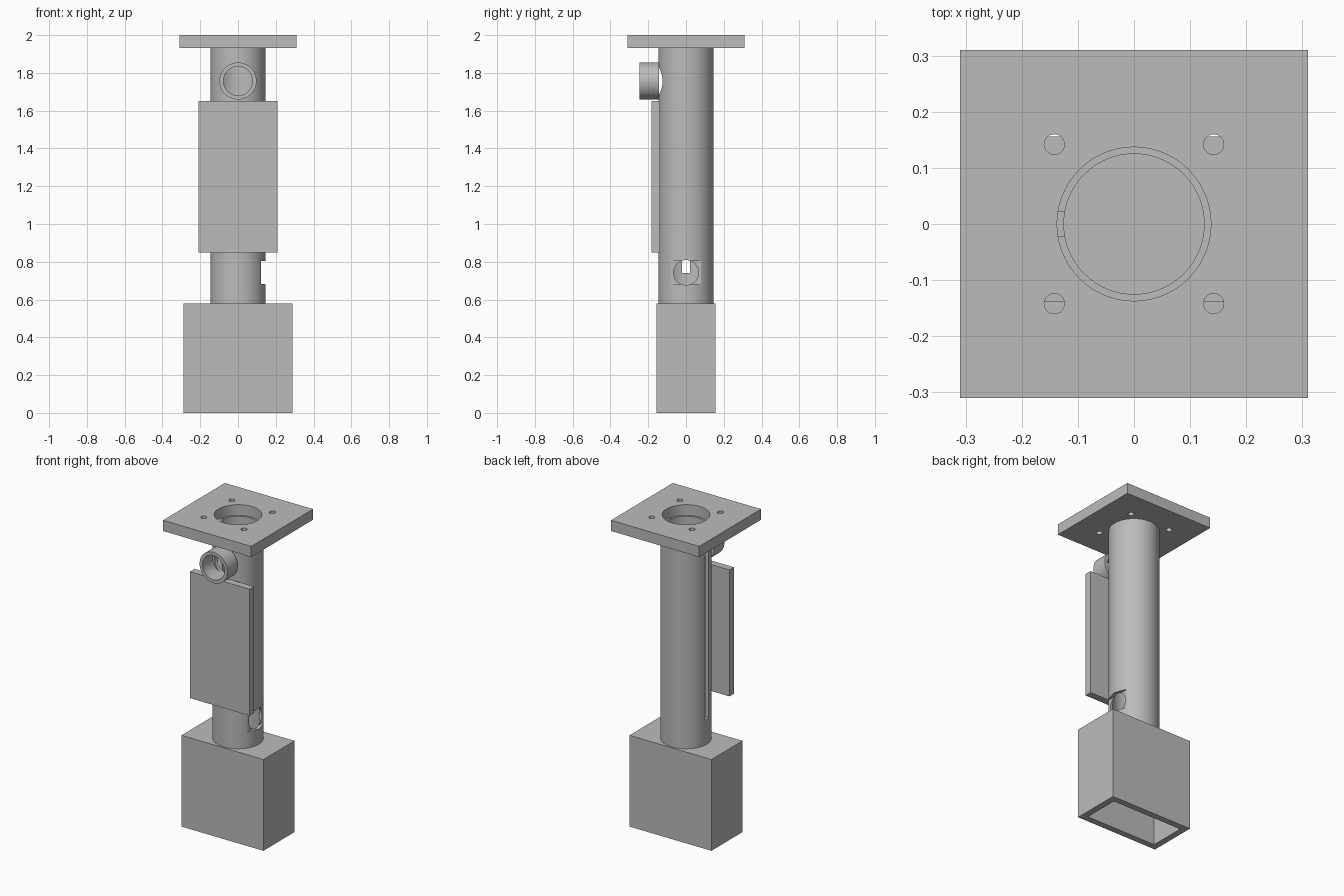
import bpy
from math import pi, radians

cube = bpy.data.objects.get("Cube")
if cube:
    bpy.data.objects.remove(cube, do_unlink=True)

gray = bpy.data.materials.new("plain gray")
gray.use_nodes = True
color = (0.5, 0.5, 0.5, 1)
gray.diffuse_color = color
gray.node_tree.nodes["Principled BSDF"].inputs["Base Color"].default_value = color


def box(name, x, y, z):
    """Box spanning the given (low, high) ranges."""
    spans = (x, y, z)
    bpy.ops.mesh.primitive_cube_add(size=1, location=[(a + b) / 2 for a, b in spans])
    ob = bpy.context.object
    ob.name = name
    ob.scale = [b - a for a, b in spans]
    bpy.ops.object.transform_apply(location=True, rotation=True, scale=True)
    ob.data.materials.append(gray)
    return ob


def cylinder(name, radius, length, center, rotation=(0, 0, 0), sides=96):
    bpy.ops.mesh.primitive_cylinder_add(vertices=sides, radius=radius, depth=length,
                                        location=center, rotation=rotation)
    ob = bpy.context.object
    ob.name = name
    bpy.ops.object.transform_apply(location=True, rotation=True, scale=True)
    ob.data.materials.append(gray)
    return ob


def cut(target, *cutters):
    """Subtract each cutter from the target and discard it."""
    for cutter in cutters:
        cutter.hide_render = True
        mod = target.modifiers.new("cut", 'BOOLEAN')
        mod.operation = 'DIFFERENCE'
        mod.solver = 'EXACT'
        mod.object = cutter
        bpy.context.view_layer.objects.active = target
        bpy.ops.object.modifier_apply(modifier=mod.name)
        bpy.data.objects.remove(cutter, do_unlink=True)


def smooth(ob):
    bpy.ops.object.select_all(action='DESELECT')
    ob.select_set(True)
    bpy.context.view_layer.objects.active = ob
    bpy.ops.object.shade_smooth_by_angle(angle=radians(30))


ALONG_Y = (pi / 2, 0, 0)
ALONG_X = (0, pi / 2, 0)
BASE_TOP, PLATE_BOTTOM, PORT_Z, BUTTON_Z = 0.58, 1.932, 1.757, 0.743

# Hollow base, open underneath
base = box("base_box", (-0.288, 0.288), (-0.156, 0.156), (0, BASE_TOP))
cut(base, box("base_cavity", (-0.248, 0.248), (-0.116, 0.116), (-0.1, BASE_TOP - 0.04)))

# Main tube with bore, front port hole, side button seat and long cable slot
tube = cylinder("main_tube", 0.146, PLATE_BOTTOM - BASE_TOP,
                (0, 0, (PLATE_BOTTOM + BASE_TOP) / 2))
cut(tube,
    cylinder("bore", 0.125, 2, (0, 0, 1.2)),
    cylinder("port_hole", 0.077, 0.2, (0, -0.15, PORT_Z), ALONG_Y, 64),
    box("button_flat", (0.122, 0.2), (-0.1, 0.1), (BUTTON_Z - 0.061, BUTTON_Z + 0.061)),
    cylinder("button_hole", 0.066, 0.14, (0.13, 0, BUTTON_Z), ALONG_X, 64),
    box("cable_slot", (-0.2, -0.06), (-0.021, 0.021), (0.74, 2)))
smooth(tube)

# Front port ring
port = cylinder("front_port", 0.098, 0.102, (0, -0.195, PORT_Z), ALONG_Y, 64)
cut(port, cylinder("port_bore", 0.077, 0.3, (0, -0.195, PORT_Z), ALONG_Y, 64))
smooth(port)

# Flat front panel
box("front_panel", (-0.209, 0.209), (-0.183, -0.138), (0.848, 1.652))

# Square top plate with center opening and four screw holes
plate = box("top_plate", (-0.31, 0.31), (-0.31, 0.31), (PLATE_BOTTOM, 2))
cut(plate, cylinder("center_opening", 0.137, 0.4, (0, 0, 1.96)))
for sx in (-1, 1):
    for sy in (-1, 1):
        cut(plate, cylinder("screw_hole", 0.018, 0.4, (sx * 0.142, sy * 0.142, 1.96), sides=32))
smooth(plate)
